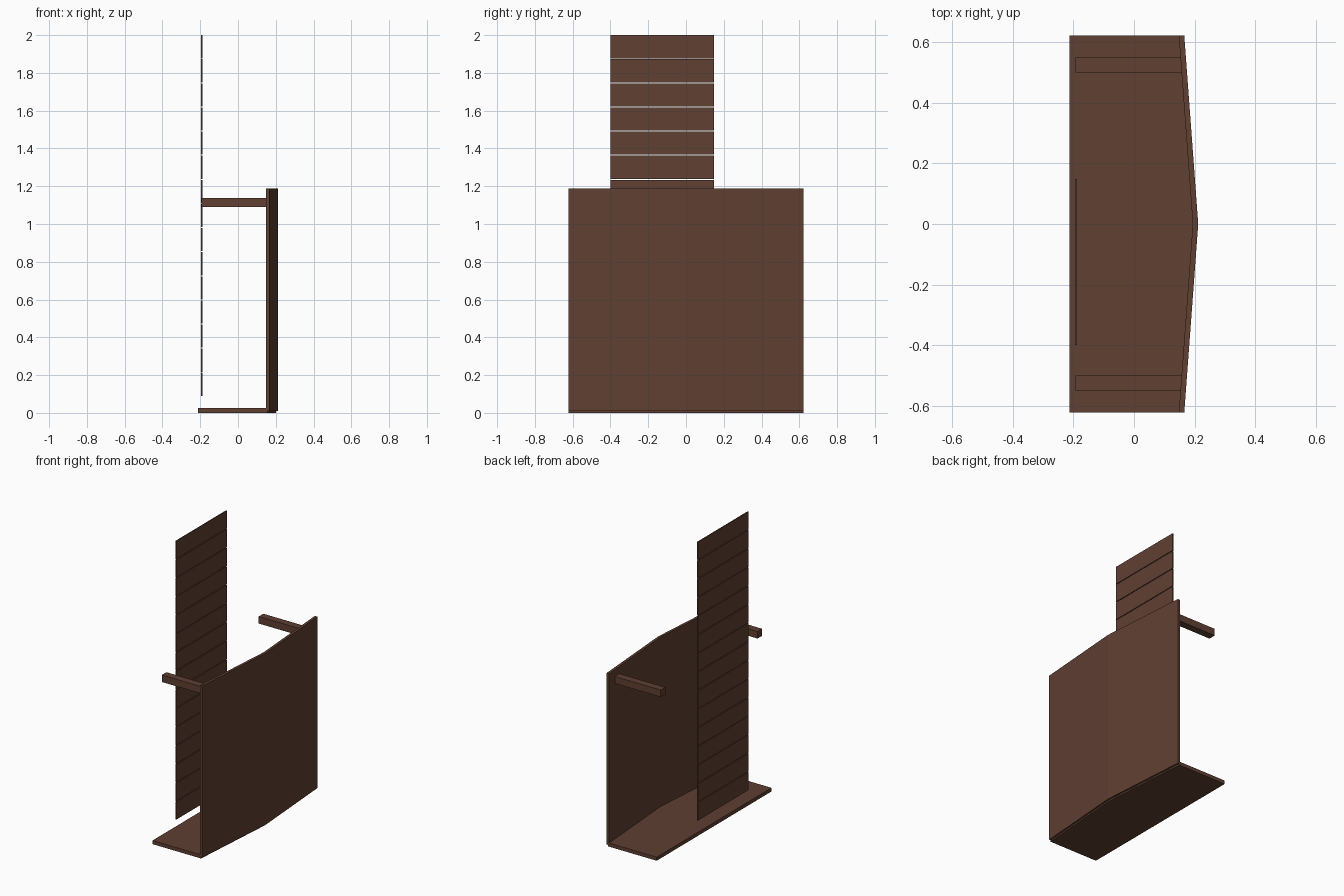
import bpy, bmesh

if "Cube" in bpy.data.objects:
    bpy.data.objects.remove(bpy.data.objects["Cube"])

wood = bpy.data.materials.new("dark_wood")
wood.diffuse_color = (0.115, 0.05, 0.032, 1)
wood.use_nodes = True
wood.node_tree.nodes["Principled BSDF"].inputs["Base Color"].default_value = wood.diffuse_color


def prism(name, outline, z0, z1):
    """Extrude a plan outline (counter-clockwise) from z0 to z1."""
    bm = bmesh.new()
    face = bm.faces.new([bm.verts.new((x, y, z0)) for x, y in outline])
    ext = bmesh.ops.extrude_face_region(bm, geom=[face])
    verts = [g for g in ext["geom"] if isinstance(g, bmesh.types.BMVert)]
    bmesh.ops.translate(bm, verts=verts, vec=(0, 0, z1 - z0))
    bmesh.ops.recalc_face_normals(bm, faces=bm.faces)
    mesh = bpy.data.meshes.new(name)
    bm.to_mesh(mesh)
    bm.free()
    mesh.materials.append(wood)
    obj = bpy.data.objects.new(name, mesh)
    bpy.context.collection.objects.link(obj)
    return obj


def box(name, x0, x1, y0, y1, z0, z1):
    return prism(name, [(x0, y0), (x1, y0), (x1, y1), (x0, y1)], z0, z1)


W = 0.622  # half width

# Floor board with a shallow pointed front
prism("floor_board", [(-0.213, -W), (0.155, -W), (0.2, 0), (0.155, W), (-0.213, W)], 0, 0.025)

# Bent front panel
prism("front_panel", [(0.148, -W), (0.166, -W), (0.212, 0), (0.166, W),
                      (0.148, W), (0.194, 0)], 0.01, 1.187)

# Side arms reaching back from the panel
for side, y0, y1 in (("left", -0.55, -0.5), ("right", 0.5, 0.55)):
    box(side + "_arm", -0.193, 0.163, y0, y1, 1.09, 1.138)

# Back made of stacked slats with fine gaps
COUNT, BOTTOM, TOP, GAP = 15, 0.09, 2.0, 0.005
pitch = (TOP - BOTTOM + GAP) / COUNT
for i in range(COUNT):
    z = BOTTOM + i * pitch
    box(f"back_slat_{i + 1}", -0.195, -0.188, -0.4, 0.148, z, z + pitch - GAP)
